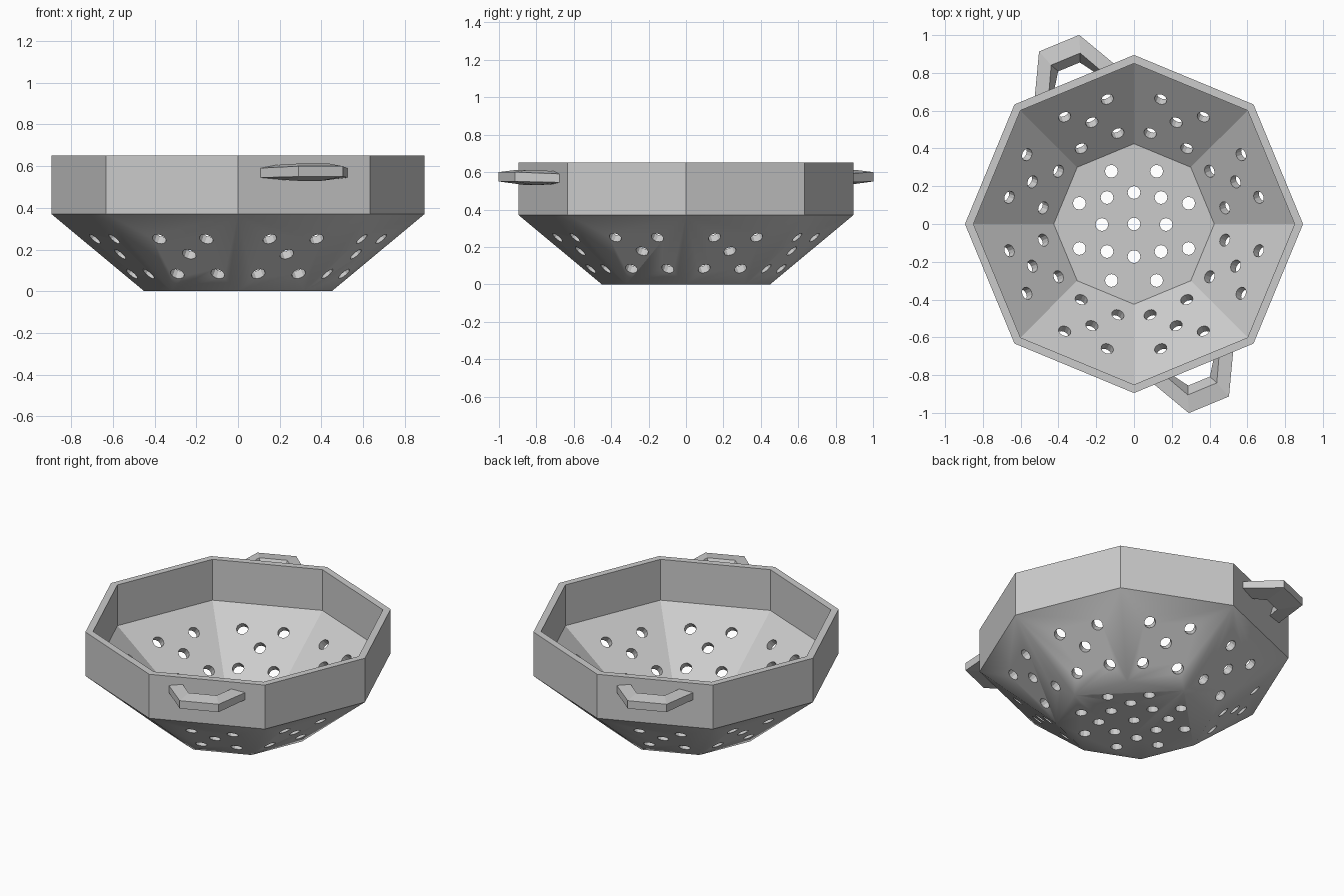
import bpy, bmesh, math
from mathutils import Vector, Matrix

if "Cube" in bpy.data.objects:
    bpy.data.objects.remove(bpy.data.objects["Cube"])


def make_object(name, bm):
    bmesh.ops.recalc_face_normals(bm, faces=bm.faces)
    mesh = bpy.data.meshes.new(name)
    bm.to_mesh(mesh)
    bm.free()
    ob = bpy.data.objects.new(name, mesh)
    bpy.context.collection.objects.link(ob)
    return ob


def side_frame(i):
    """Outward and sideways directions of octagon side i."""
    a = math.radians(22.5 + 45 * i)
    return Vector((math.cos(a), math.sin(a), 0)), Vector((-math.sin(a), math.cos(a), 0))


# Eight-sided bowl: closed wall profile (radius, z) turned around z
profile = [(0.45, 0), (0.895, 0.37), (0.895, 0.65), (0.85, 0.65), (0.85, 0.39), (0.425, 0.045)]
bm = bmesh.new()
rings = [[bm.verts.new((r * math.cos(k * math.pi / 4), r * math.sin(k * math.pi / 4), z))
          for k in range(8)] for r, z in profile]
for low, high in zip(rings, rings[1:]):
    for k in range(8):
        n = (k + 1) % 8
        bm.faces.new((low[k], low[n], high[n], high[k]))
bm.faces.new(rings[0])
bm.faces.new(rings[-1])
bowl = make_object("colander_bowl", bm)

# Drain hole cutters
HOLE_R = 0.034
bm = bmesh.new()


def drill(centre, axis):
    rot = Vector(axis).to_track_quat('Z', 'Y').to_matrix().to_4x4()
    bmesh.ops.create_cone(bm, cap_ends=True, segments=12, radius1=HOLE_R, radius2=HOLE_R,
                          depth=0.16, matrix=Matrix.Translation(centre) @ rot)


# floor: centre hole and two rings
drill((0, 0, 0.02), (0, 0, 1))
for k in range(8):
    a = k * math.pi / 4
    r = 0.17 if k % 2 == 0 else 0.202
    drill((r * math.cos(a), r * math.sin(a) - 0.003, 0.02), (0, 0, 1))
    a += math.pi / 8
    drill((0.313 * math.cos(a), 0.313 * math.sin(a) - 0.01, 0.02), (0, 0, 1))
# sloping sides: five holes each, drilled square to the surface
slope = 0.37 / 0.411
for i in range(8):
    out, side = side_frame(i)
    axis = out * slope - Vector((0, 0, 1))
    for t, z in ((-0.122, 0.25), (0.122, 0.25), (0, 0.177), (-0.105, 0.083), (0.105, 0.083)):
        drill(out * (0.416 + z / slope) + side * t + Vector((0, 0, z)), axis)
cutter = make_object("hole_cutter", bm)
cutter.hide_render = True

mod = bowl.modifiers.new("holes", 'BOOLEAN')
mod.operation = 'DIFFERENCE'
mod.solver = 'EXACT'
mod.object = cutter
bpy.context.view_layer.objects.active = bowl
bpy.ops.object.modifier_apply(modifier=mod.name)
bpy.data.objects.remove(cutter)
# only the underside is softly shaded
for p in bowl.data.polygons:
    p.use_smooth = p.normal.z < -0.7


# Handles: four-point bar section swept through three segments
# section rows: (end sideways, end out, corner sideways, corner out, end z, corner z)
section = [(0.232, 0.815, 0.115, 1.036, 0.59, 0.60), (0.15, 0.815, 0.083, 0.945, 0.605, 0.612),
           (0.12, 0.815, 0.062, 0.90, 0.535, 0.53), (0.232, 0.815, 0.115, 1.036, 0.545, 0.55)]


def handle(name, i):
    out, side = side_frame(i)
    bm = bmesh.new()
    loops = []
    for sign, end in ((-1, True), (-1, False), (1, False), (1, True)):
        loop = []
        for te, oe, tc, oc, ze, zc in section:
            t, o, z = (te, oe, ze) if end else (tc, oc, zc)
            loop.append(bm.verts.new(out * o + side * (sign * t) + Vector((0, 0, z))))
        loops.append(loop)
    for a, b in zip(loops, loops[1:]):
        for k in range(4):
            n = (k + 1) % 4
            bm.faces.new((a[k], a[n], b[n], b[k]))
    bm.faces.new(loops[0])
    bm.faces.new(loops[-1])
    make_object(name, bm)


handle("back_handle", 2)
handle("front_handle", 6)
